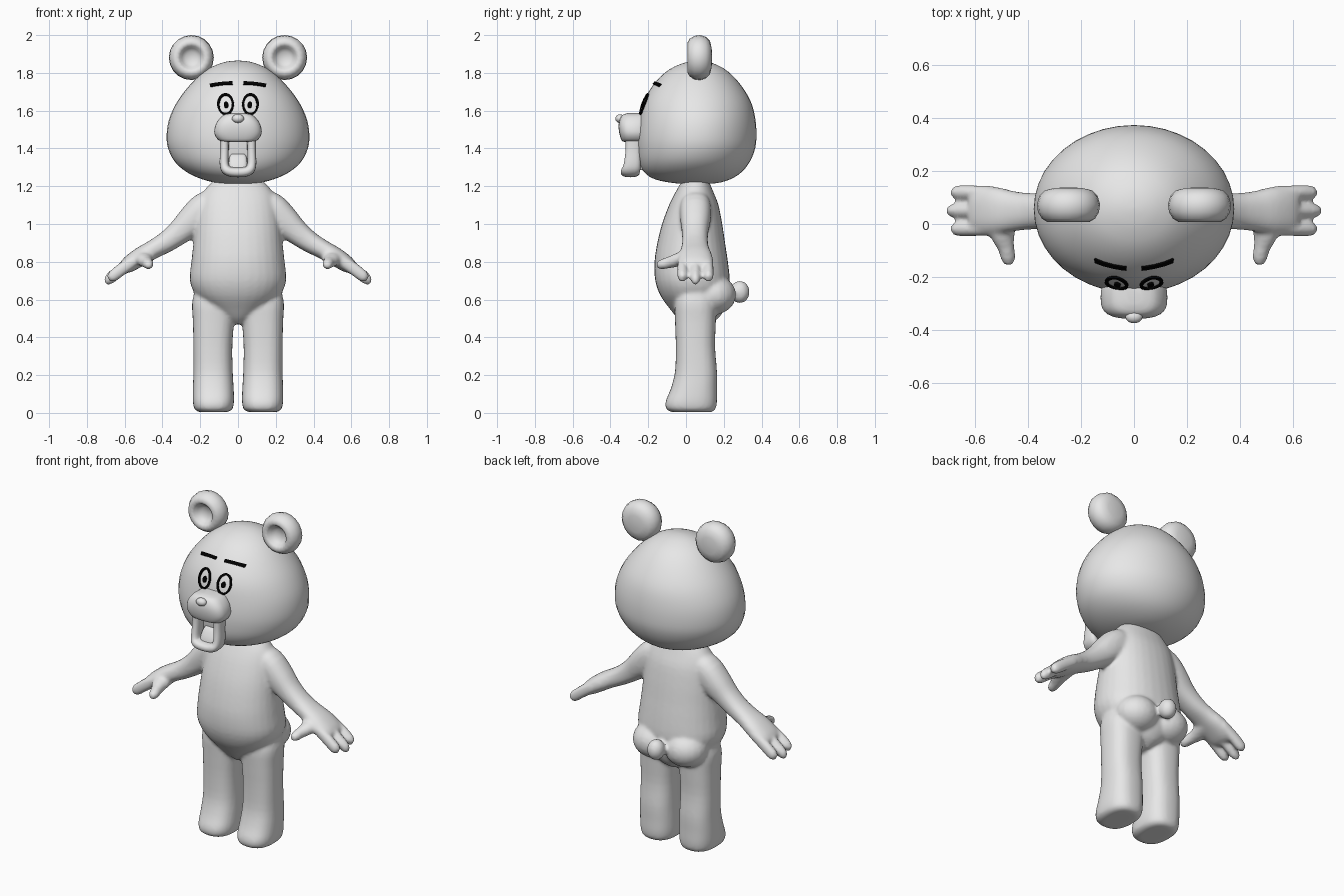
import bpy, bmesh, math
from mathutils import Vector
from mathutils.bvhtree import BVHTree

if "Cube" in bpy.data.objects:
    bpy.data.objects.remove(bpy.data.objects["Cube"])


def material(name, rgb):
    m = bpy.data.materials.new(name)
    m.diffuse_color = (*rgb, 1)
    m.use_nodes = True
    m.node_tree.nodes["Principled BSDF"].inputs["Base Color"].default_value = m.diffuse_color
    return m


GREY = material("light_grey", (0.8, 0.8, 0.8))
BLACK = material("black", (0.0, 0.0, 0.0))


def catmull(rows, steps):
    """Smoothly interpolate rows of numbers."""
    out = []
    for i in range(len(rows) - 1):
        a, b, c, d = (rows[max(0, min(len(rows) - 1, i + k))] for k in (-1, 0, 1, 2))
        for s in range(steps):
            t = s / steps
            out.append([0.5 * (2 * q + (r - p) * t + (2 * p - 5 * q + 4 * r - w) * t * t
                        + (3 * q - p - 3 * r + w) * t ** 3) for p, q, r, w in zip(a, b, c, d)])
    return out + [list(rows[-1])]


def loft(bm, rows, power=2.0, seg=32, steps=3, hint=(0, 1, 0)):
    """Skin superellipse rings; each row is x, y, z, half width, half depth along hint."""
    rows = catmull(rows, steps)
    v = Vector(hint)
    rings = []
    for i, r in enumerate(rows):
        t = Vector(rows[min(i + 1, len(rows) - 1)][:3]) - Vector(rows[max(i - 1, 0)][:3])
        t = (t - v * t.dot(v)).normalized()
        u = v.cross(t)
        ring = []
        for k in range(seg):
            a = 2 * math.pi * k / seg
            ca, sa = math.cos(a), math.sin(a)
            p = (Vector(r[:3]) + u * max(r[3], .002) * math.copysign(abs(ca) ** (2 / power), ca)
                 + v * max(r[4], .002) * math.copysign(abs(sa) ** (2 / power), sa))
            ring.append(bm.verts.new(p))
        rings.append(ring)
    for a, b in zip(rings, rings[1:]):
        for k in range(seg):
            j = (k + 1) % seg
            bm.faces.new((a[k], a[j], b[j], b[k]))
    bm.faces.new(rings[0][::-1])
    bm.faces.new(rings[-1])


def ball(bm, center, radius):
    for v in bmesh.ops.create_uvsphere(bm, u_segments=20, v_segments=14, radius=1)["verts"]:
        v.co = Vector(center) + Vector(a * b for a, b in zip(v.co, radius))


def finish(name, bm, mat, smooth=True):
    bmesh.ops.recalc_face_normals(bm, faces=bm.faces)
    me = bpy.data.meshes.new(name)
    bm.to_mesh(me)
    bm.free()
    me.materials.append(mat)
    ob = bpy.data.objects.new(name, me)
    bpy.context.collection.objects.link(ob)
    for p in me.polygons:
        p.use_smooth = smooth
    return ob


def from_z(rows):
    """Rows of z, half width, front y, back y to loft rows."""
    return [(0, (f + b) / 2, z, w, (b - f) / 2) for z, w, f, b in rows]


# body: torso, legs, arms, hands and tail fused into one skin
bm = bmesh.new()
loft(bm, from_z([(.47, .02, -.01, .12), (.50, .08, -.045, .17), (.55, .15, -.085, .205),
                 (.62, .222, -.135, .225), (.70, .255, -.163, .232), (.80, .247, -.167, .222),
                 (.90, .236, -.152, .207), (1.0, .226, -.127, .192), (1.1, .21, -.09, .172),
                 (1.17, .185, -.055, .145), (1.23, .13, -.02, .12)]), 2.2)
ball(bm, (0, .285, .64), (.05, .052, .06))
for s in (-1, 1):
    ball(bm, (s * .105, .145, .625), (.125, .12, .105))
    # leg with a rounded foot
    loft(bm, [(s * .13, .03, .004, .075, .105), (s * .13, .026, .02, .1, .13),
              (s * .13, .028, .06, .109, .136), (s * .131, .042, .13, .108, .122),
              (s * .132, .053, .22, .104, .111), (s * .133, .05, .35, .103, .104),
              (s * .13, .05, .48, .109, .108), (s * .125, .05, .58, .118, .11),
              (s * .12, .05, .66, .1, .09)], 2.5)
    # arm and palm
    loft(bm, [(s * .09, .05, 1.11, .08, .07), (s * .17, .05, 1.08, .09, .083),
              (s * .24, .05, 1.02, .082, .08), (s * .31, .048, .957, .066, .07),
              (s * .38, .048, .905, .056, .068), (s * .45, .048, .865, .05, .075),
              (s * .52, .05, .825, .049, .09), (s * .58, .05, .785, .043, .092),
              (s * .61, .05, .765, .03, .08)], 2.3)
    # three fingers and a thumb
    for y, tip in ((.119, .685), (.05, .705), (-.019, .685)):
        k = tip - .64
        loft(bm, [(s * .54, y, .81, .03, .026), (s * .59, y, .778, .033, .027),
                  (s * .64, y, .742, .033, .028), (s * (.64 + .6 * k), y, .742 - .5 * k, .03, .026),
                  (s * (.64 + .9 * k), y, .742 - .78 * k, .018, .016),
                  (s * (.64 + k), y, .742 - .85 * k, .004, .004)], seg=16)
    loft(bm, [(s * .5, .03, .83, .06, .04), (s * .495, -.04, .812, .047, .038),
              (s * .482, -.09, .797, .032, .032), (s * .474, -.13, .787, .028, .028),
              (s * .471, -.15, .784, .018, .018), (s * .47, -.158, .783, .003, .003)],
         seg=16, hint=(0, 0, 1))
body = finish("body", bm, GREY)
m = body.modifiers.new("fuse", 'REMESH')
m.mode, m.voxel_size, m.use_smooth_shade = 'VOXEL', .01, True
m = body.modifiers.new("soften", 'SMOOTH')
m.factor, m.iterations = .5, 6

# head
bm = bmesh.new()
loft(bm, from_z([(1.211, .002, .05, .054), (1.216, .10, -.06, .16), (1.237, .19, -.165, .235),
                 (1.275, .272, -.222, .295), (1.33, .335, -.25, .338), (1.40, .37, -.26, .366),
                 (1.47, .378, -.26, .373), (1.55, .366, -.25, .368), (1.63, .332, -.232, .35),
                 (1.70, .285, -.198, .315), (1.77, .222, -.145, .262), (1.82, .16, -.085, .205),
                 (1.85, .095, -.02, .145), (1.862, .045, .03, .10), (1.865, .002, .06, .064)]), seg=40)
head = finish("head", bm, GREY)
skin = BVHTree.FromPolygons([v.co.copy() for v in head.data.vertices],
                            [tuple(p.vertices) for p in head.data.polygons])

# ears: lathed discs with a dished front
EAR = [(0, .055), (.03, .052), (.05, .038), (.062, .018), (.08, .008), (.1, .02), (.115, .045),
       (.119, .075), (.11, .105), (.088, .127), (.05, .136), (0, .138)]
for s, side in ((-1, "left"), (1, "right")):
    bm = bmesh.new()
    vs = [bm.verts.new((r, y, 0)) for r, y in EAR]
    es = [bm.edges.new(e) for e in zip(vs, vs[1:])]
    bmesh.ops.spin(bm, geom=vs + es, cent=(0, 0, 0), axis=(0, 1, 0), angle=2 * math.pi, steps=20)
    bmesh.ops.remove_doubles(bm, verts=bm.verts, dist=.0005)
    bmesh.ops.translate(bm, verts=bm.verts, vec=(s * .247, 0, 1.881))
    finish(side + "_ear", bm, GREY)

# muzzle, nose, jaw and tongue
bm = bmesh.new()
loft(bm, from_z([(1.435, .06, -.325, -.22), (1.442, .1, -.34, -.21), (1.475, .124, -.352, -.2),
                 (1.515, .122, -.357, -.2), (1.55, .105, -.352, -.2), (1.578, .075, -.335, -.2),
                 (1.588, .03, -.3, -.21)]), 3)
finish("muzzle", bm, GREY)
bm = bmesh.new()
ball(bm, (0, -.35, 1.558), (.032, .024, .023))
finish("nose", bm, GREY)
bm = bmesh.new()
loft(bm, [(-.072, -.275, 1.46, .024, .045), (-.072, -.28, 1.39, .023, .04),
          (-.073, -.285, 1.32, .024, .044), (-.062, -.292, 1.288, .026, .05),
          (-.03, -.295, 1.275, .026, .05), (.03, -.295, 1.275, .026, .05),
          (.062, -.292, 1.288, .026, .05), (.073, -.285, 1.32, .024, .044),
          (.072, -.28, 1.39, .023, .04), (.072, -.275, 1.46, .024, .045)], 2.5, seg=20, steps=4)
finish("jaw", bm, GREY)
bm = bmesh.new()
loft(bm, from_z([(1.285, .05, -.31, -.22), (1.32, .05, -.3, -.22), (1.355, .045, -.28, -.22),
                 (1.37, .035, -.265, -.23)]), 4)
finish("tongue", bm, GREY)


def on_head(bm, x, z):
    hit = skin.ray_cast(Vector((x, -2, z)), Vector((0, 1, 0)))
    return bm.verts.new(hit[0] + hit[1] * .004)


def stroke(name, pts, width, closed):
    """Thin painted line following the head surface."""
    bm, n, pairs = bmesh.new(), len(pts), []
    for i, (x, z) in enumerate(pts):
        a = pts[(i - 1) % n] if closed else pts[max(i - 1, 0)]
        b = pts[(i + 1) % n] if closed else pts[min(i + 1, n - 1)]
        d = Vector((a[1] - b[1], b[0] - a[0])).normalized() * width / 2
        pairs.append((on_head(bm, x + d.x, z + d.y), on_head(bm, x - d.x, z - d.y)))
    for i in range(n if closed else n - 1):
        (a, b), (c, d) = pairs[i], pairs[(i + 1) % n]
        bm.faces.new((a, b, d, c))
    plate(name, bm)


def plate(name, bm):
    m = finish(name, bm, BLACK, False).modifiers.new("thickness", 'SOLIDIFY')
    m.thickness, m.offset = .008, 0


def oval(x, z, rx, rz, n=28):
    return [(x + rx * math.cos(2 * math.pi * i / n), z + rz * math.sin(2 * math.pi * i / n))
            for i in range(n)]


# painted eyes and brows
for s, side in ((-1, "left"), (1, "right")):
    stroke(side + "_eye_ring", oval(s * .065, 1.633, .038, .051), .011, True)
    bm = bmesh.new()
    bm.faces.new([on_head(bm, x, z) for x, z in oval(s * .062, 1.63, .012, .017, 16)])
    plate(side + "_pupil", bm)
    brow = [(s * (.028 + .118 * i / 8), 1.744 - .013 * (i / 8) ** 2) for i in range(9)]
    stroke(side + "_brow", brow, .014, False)
